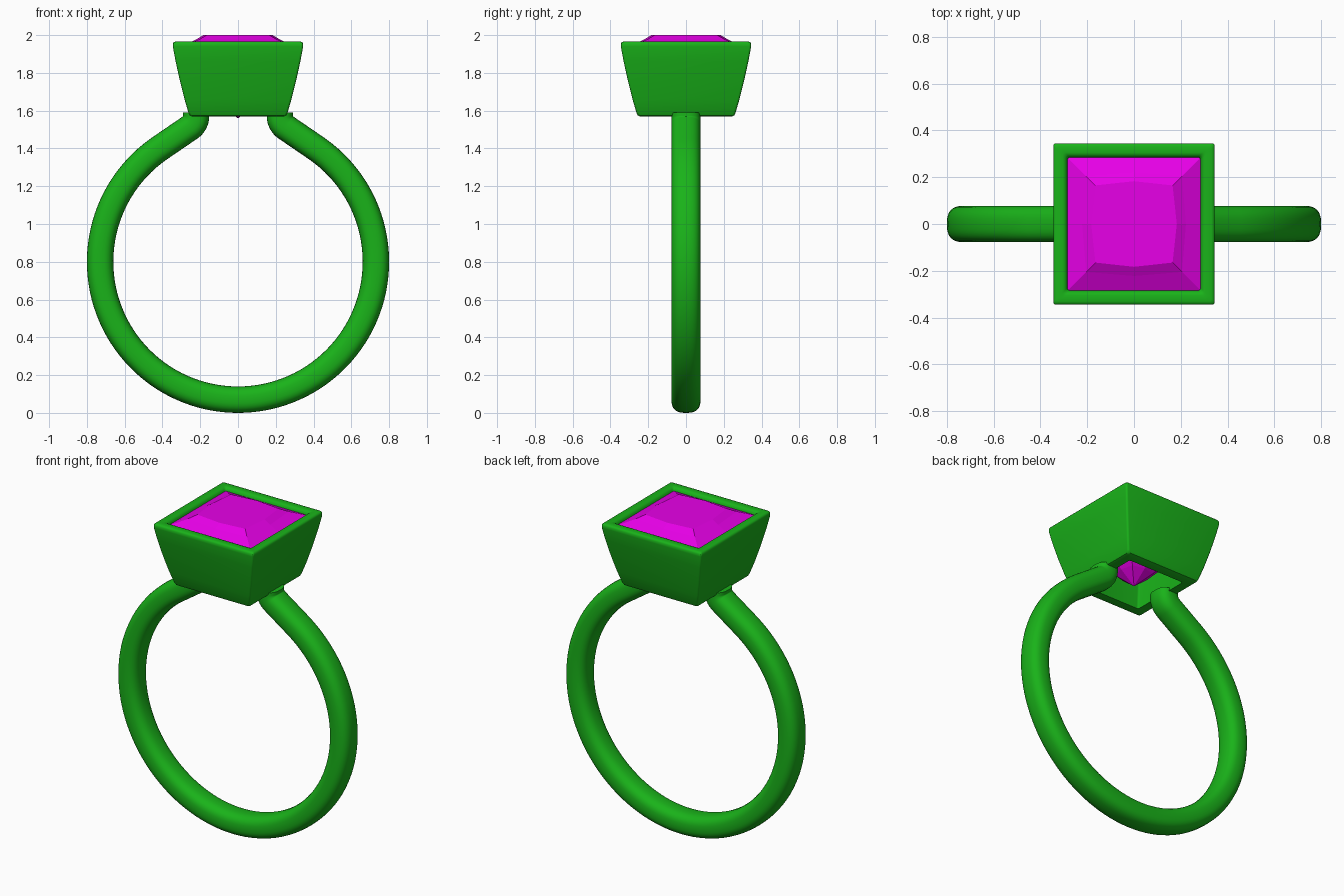
import bpy, bmesh
from math import sin, cos, radians, pi, copysign
from mathutils import Vector

if "Cube" in bpy.data.objects:
    bpy.data.objects.remove(bpy.data.objects["Cube"])


def material(name, color):
    m = bpy.data.materials.new(name)
    m.diffuse_color = color
    m.use_nodes = True
    m.node_tree.nodes["Principled BSDF"].inputs["Base Color"].default_value = m.diffuse_color
    return m


def loft(name, rings, mat, smooth=None, loop=False, caps=False):
    """Skin a list of equal-sized point rings."""
    bm = bmesh.new()
    rows = [[bm.verts.new(p) for p in r] for r in rings]
    pairs = list(zip(rows, rows[1:])) + ([(rows[-1], rows[0])] if loop else [])
    for a, b in pairs:
        for i in range(len(a)):
            j = (i + 1) % len(a)
            bm.faces.new((a[i], a[j], b[j], b[i]))
    if caps:
        bm.faces.new(rows[0])
        bm.faces.new(rows[-1])
    bmesh.ops.remove_doubles(bm, verts=bm.verts, dist=1e-5)
    bmesh.ops.recalc_face_normals(bm, faces=bm.faces)
    me = bpy.data.meshes.new(name)
    bm.to_mesh(me)
    bm.free()
    ob = bpy.data.objects.new(name, me)
    bpy.context.collection.objects.link(ob)
    me.materials.append(mat)
    if smooth:
        bpy.ops.object.select_all(action='DESELECT')
        ob.select_set(True)
        bpy.context.view_layer.objects.active = ob
        bpy.ops.object.shade_smooth_by_angle(angle=radians(smooth))
    return ob


metal = material("metal", (0.01, 0.45, 0.01, 1))
stone = material("stone", (0.8, 0.0, 0.8, 1))

# Band: open circle whose ends run off tangentially, then turn up into the setting
R, C, A = 0.73, 0.80, radians(55)
half = [(R * cos(t), C + R * sin(t), t + pi / 2)
        for t in (-pi / 2 + (A + pi / 2) * i / 48 for i in range(49))]
tan = A + pi / 2
bend = 0.075
cx, cz = 0.297, 1.572
for i in range(9):
    d = tan + (pi / 2 - tan) * i / 8
    half.append((cx - bend * sin(d), cz + bend * cos(d), d))
half.append((cx - bend, 1.59, pi / 2))
path = [(-x, z, -d) for x, z, d in reversed(half[1:])] + half


def superellipse(t, n=2.6):
    f = lambda v: copysign(abs(v) ** (2 / n), v)
    return f(cos(t)), f(sin(t))


section = [superellipse(2 * pi * i / 32) for i in range(32)]
rings = []
for x, z, d in path:
    out = Vector((sin(d), 0, -cos(d)))
    rings.append([Vector((x, 0, z)) + out * (0.07 * u) + Vector((0, 0.077 * v, 0))
                  for u, v in section])
loft("band", rings, metal, smooth=50, caps=True)


# Setting: hollow square cup with slightly bowed, flaring walls and a soft rim
def rounded_square(h, z, r=0.012, n=4):
    pts = []
    for k, (sx, sy) in enumerate(((1, 1), (-1, 1), (-1, -1), (1, -1))):
        for i in range(n + 1):
            t = k * pi / 2 + i * pi / 2 / n
            pts.append((sx * (h - r) + r * cos(t), sy * (h - r) + r * sin(t), z))
    return pts


profile = [(0.195, 1.570), (0.245, 1.570), (0.255, 1.574), (0.262, 1.588),
           (0.283, 1.66), (0.308, 1.76), (0.330, 1.86), (0.345, 1.940),
           (0.345, 1.955), (0.340, 1.963), (0.331, 1.966), (0.305, 1.966),
           (0.295, 1.963), (0.287, 1.953), (0.284, 1.940), (0.275, 1.90),
           (0.235, 1.74)]
loft("setting", [rounded_square(h, z) for h, z in profile], metal, smooth=40, loop=True)


# Gem: square cut with bowed table, sloped crown and pointed pavilion
def gem_ring(corner, mid, z):
    return [p for x, y, mx, my in ((1, 1, 0, 1), (-1, 1, -1, 0), (-1, -1, 0, -1), (1, -1, 1, 0))
            for p in ((x * corner, y * corner, z), (mx * mid, my * mid, z))]


loft("gem", [gem_ring(0.165, 0.183, 2.0), gem_ring(0.205, 0.222, 1.977),
             gem_ring(0.287, 0.287, 1.942), gem_ring(0.285, 0.285, 1.925),
             gem_ring(0.16, 0.20, 1.74), gem_ring(0.075, 0.095, 1.635),
             gem_ring(0.001, 0.001, 1.56)], stone, caps=True)
